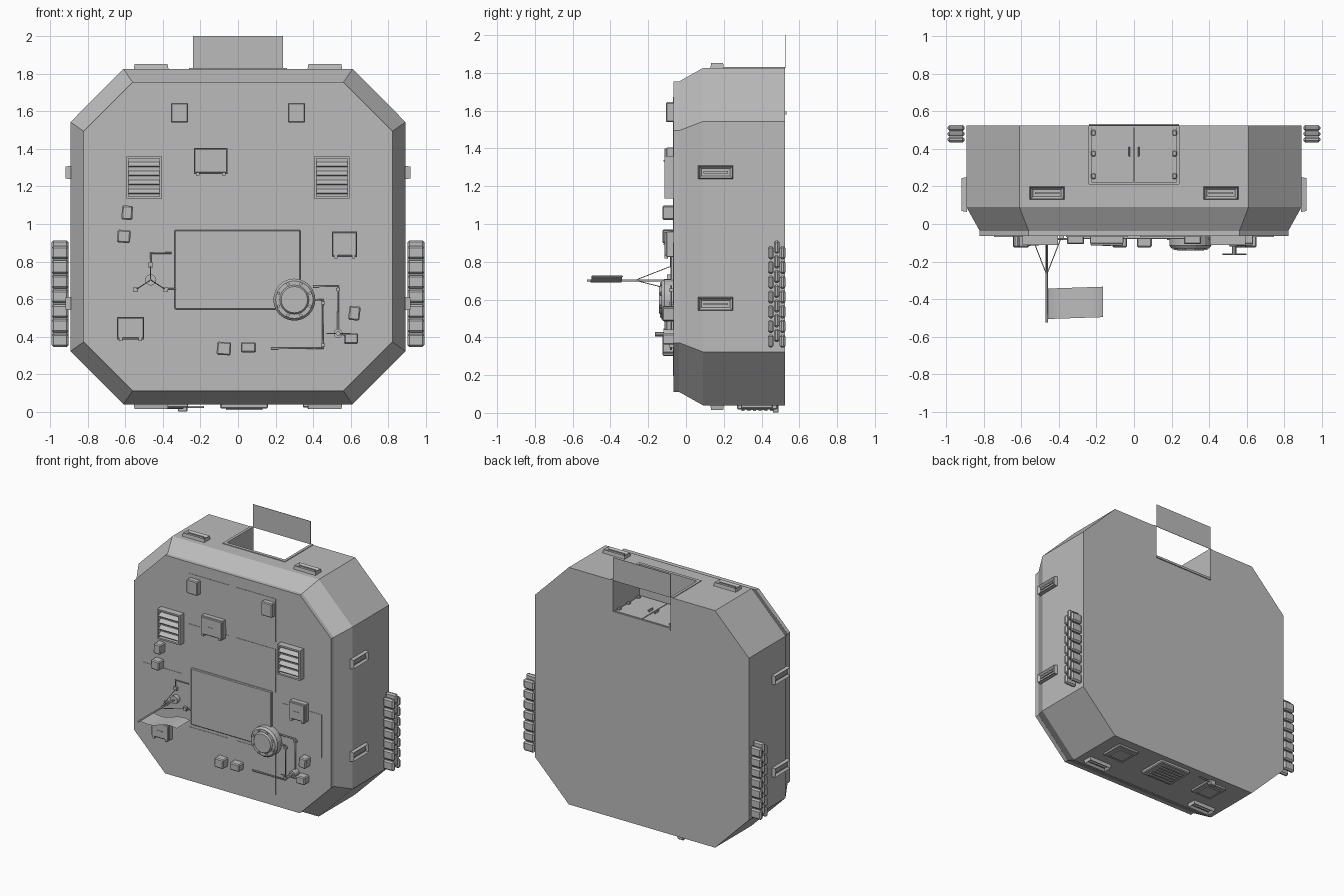
import bpy, bmesh, math
from mathutils import Matrix, Vector

cube = bpy.data.objects.get("Cube")
if cube:
    bpy.data.objects.remove(cube)

grey = bpy.data.materials.new("hull grey")
grey.use_nodes = True
grey.diffuse_color = (0.5, 0.5, 0.5, 1)
grey.node_tree.nodes["Principled BSDF"].inputs["Base Color"].default_value = (0.5, 0.5, 0.5, 1)

FRONT = -0.065  # surface of the front plate


def add(name, data):
    obj = bpy.data.objects.new(name, data)
    bpy.context.collection.objects.link(obj)
    data.materials.append(grey)
    return obj


def finish(name, bm):
    bmesh.ops.recalc_face_normals(bm, faces=bm.faces)
    mesh = bpy.data.meshes.new(name)
    bm.to_mesh(mesh)
    bm.free()
    return add(name, mesh)


def box(name, x, y, z, bevel=0.0, tilt=0.0):
    """Box from (min, max) ranges, optionally bevelled and turned in the front plane."""
    bm = bmesh.new()
    size = [r[1] - r[0] for r in (x, y, z)]
    mid = [(r[0] + r[1]) / 2 for r in (x, y, z)]
    bmesh.ops.create_cube(bm, size=1)
    bmesh.ops.scale(bm, vec=size, verts=bm.verts)
    if bevel:
        bmesh.ops.bevel(bm, geom=bm.edges[:], offset=bevel, segments=1, affect='EDGES')
    bm.transform(Matrix.Translation(mid) @ Matrix.Rotation(math.radians(tilt), 4, 'Y'))
    return finish(name, bm)


def on_front(name, x, z, depth, bevel=0.0, tilt=0.0):
    return box(name, x, (FRONT - depth, FRONT + 0.005), z, bevel, tilt)


def pipe(name, points, radius):
    curve = bpy.data.curves.new(name, 'CURVE')
    curve.dimensions = '3D'
    curve.bevel_depth = radius
    curve.bevel_resolution = 1
    curve.use_fill_caps = True
    spline = curve.splines.new('POLY')
    spline.points.add(len(points) - 1)
    for p, co in zip(spline.points, points):
        p.co = (*co, 1)
    return add(name, curve)


def disc(name, x, z, y0, y1, r0, r1=None, sides=16):
    """Cylinder or cone running along y, from y0 to y1."""
    bm = bmesh.new()
    bmesh.ops.create_cone(bm, cap_ends=True, segments=sides, radius1=r0,
                          radius2=r0 if r1 is None else r1, depth=abs(y1 - y0))
    bm.transform(Matrix.Translation((x, (y0 + y1) / 2, z)) @ Matrix.Rotation(math.pi / 2, 4, 'X'))
    return finish(name, bm)


# Hull: octagonal rings lofted from back to front
def octagon(bm, y, hx, hz, cx, cz):
    mid = 0.933
    pts = [(cx, hz), (hx, cz), (hx, -cz), (cx, -hz), (-cx, -hz), (-hx, -cz), (-hx, cz), (-cx, hz)]
    return [bm.verts.new((px, y, mid + pz)) for px, pz in pts]


def loft(name, rings):
    bm = bmesh.new()
    loops = [octagon(bm, *r) for r in rings]
    for a, b in zip(loops, loops[1:]):
        for i in range(8):
            j = (i + 1) % 8
            bm.faces.new((a[i], a[j], b[j], b[i]))
    bm.faces.new(loops[0])
    bm.faces.new(loops[-1])
    return finish(name, bm)


hull = loft("hull", [(0.525, 0.892, 0.893, 0.61, 0.61), (0.09, 0.892, 0.893, 0.61, 0.61),
                     (-0.04, 0.82, 0.82, 0.56, 0.56)])
loft("front_plate", [(-0.036, 0.822, 0.822, 0.562, 0.562), (FRONT, 0.822, 0.822, 0.562, 0.562)])

# Roof bay, open at the top and back
cutter = box("bay_cutter", (-0.24, 0.24), (0.21, 0.6), (1.59, 1.95))
cutter.hide_render = True
cut = hull.modifiers.new("bay", 'BOOLEAN')
cut.object = cutter
cut.operation = 'DIFFERENCE'
cut.solver = 'EXACT'
bpy.context.view_layer.objects.active = hull
bpy.ops.object.modifier_apply(modifier="bay")
bpy.data.objects.remove(cutter)

box("bay_back_flap", (-0.24, 0.24), (0.523, 0.526), (1.826, 2.0))
box("bay_front_lip", (-0.26, 0.26), (0.188, 0.212), (1.82, 1.831))
box("bay_sill", (-0.24, 0.24), (0.515, 0.532), (1.58, 1.596))
for s in (-1, 1):
    def sx(a, b):
        return tuple(sorted((s * a, s * b)))
    box("bay_side_lip", sx(0.24, 0.26), (0.188, 0.525), (1.82, 1.831))
    box("bay_door", sx(0.003, 0.225), (0.22, 0.522), (1.585, 1.6))
    box("bay_door_handle", sx(0.02, 0.03), (0.36, 0.41), (1.6, 1.62), 0.003)
    for y in (0.24, 0.36, 0.47):
        box("bay_hinge", sx(0.205, 0.228), (y, y + 0.03), (1.595, 1.612), 0.004)


# Recessed grab handles on the roof, floor and sides
def grab(name, centre, normal, along):
    n, a = Vector(normal), Vector(along)
    frame = Matrix((a, n.cross(a), n)).transposed().to_4x4()
    bm = bmesh.new()
    bmesh.ops.create_cube(bm, size=1)
    bmesh.ops.scale(bm, vec=(0.185, 0.072, 0.027), verts=bm.verts)
    bm.faces.ensure_lookup_table()
    top = max(bm.faces, key=lambda f: f.calc_center_median().z)
    bmesh.ops.scale(bm, vec=(0.95, 0.88, 1), verts=top.verts)
    bmesh.ops.inset_region(bm, faces=[top], thickness=0.018)
    bmesh.ops.translate(bm, vec=(0, 0, -0.015), verts=top.verts)
    bar = bmesh.ops.create_cube(bm, size=1)["verts"]
    bmesh.ops.scale(bm, vec=(0.13, 0.012, 0.016), verts=bar)
    bm.transform(Matrix.Translation(Vector(centre) + n * 0.012) @ frame)
    finish(name, bm)


for s in (-1, 1):
    grab("roof_grab", (s * 0.463, 0.165, 1.826), (0, 0, 1), (1, 0, 0))
    grab("floor_grab", (s * 0.463, 0.165, 0.04), (0, 0, -1), (1, 0, 0))
    for z in (0.577, 1.274):
        grab("side_grab", (s * 0.892, 0.157, z), (s, 0, 0), (0, 1, 0))

    # Stacked side blocks in three staggered columns
    for col in range(3):
        y = 0.434 + col * 0.031
        base = 0.345 + (0.03 if col == 1 else 0)
        for row in range(7):
            z = base + row * 0.078
            ends = sorted((s * 0.902, s * 0.992))
            box("side_block", ends, (y, y + 0.03), (z, z + 0.07), 0.01)

# Thin front panels
for s in (-1, 1):
    for z in (0.195, 0.97, 1.35):
        on_front("front_panel", sorted((s * 0.033, s * 0.362)), (z, z + 0.323), 0.003)
    on_front("outer_panel", sorted((s * 0.417, s * 0.745)), (0.575, 0.902), 0.003)
on_front("centre_panel", (-0.338, 0.333), (0.545, 0.968), 0.016, 0.005)

# Louvred vents and upper lamps
for s in (-1, 1):
    mid = s * 0.5
    for a, b in ((-0.095, -0.083), (0.083, 0.095)):
        on_front("vent_side", (mid + a, mid + b), (1.135, 1.36), 0.048)
    for z in (1.135, 1.348):
        on_front("vent_rail", (mid - 0.095, mid + 0.095), (z, z + 0.012), 0.048)
    on_front("vent_back", (mid - 0.09, mid + 0.09), (1.14, 1.355), 0.022)
    for i in range(4):
        z = 1.175 + i * 0.048
        slat = box("vent_slat", (mid - 0.085, mid + 0.085), (-0.02, 0.02), (-0.004, 0.004))
        slat.location = (0, FRONT - 0.03, z)
        slat.rotation_euler.x = math.radians(40)
    on_front("upper_lamp", sorted((s * 0.265, s * 0.357)), (1.54, 1.645), 0.042, 0.006)


# Equipment cases with a lid, a slot and feet
def case(x, z, depth):
    on_front("case", x, z, depth - 0.012, 0.003)
    face = FRONT - depth
    box("case_lid", (x[0] + 0.004, x[1] - 0.004), (face, face + 0.014), (z[0] + 0.008, z[1] - 0.004), 0.003)
    mid, mz = sum(x) / 2, sum(z) / 2
    box("case_slot", (mid - 0.022, mid + 0.022), (face - 0.003, face + 0.002), (mz - 0.003, mz + 0.003))
    for fx in (x[0] + 0.02, x[1] - 0.02):
        box("case_foot", (fx - 0.009, fx + 0.009), (face, face + 0.02), (z[0] - 0.008, z[0] + 0.01))


case((-0.235, -0.055), (1.265, 1.405), 0.05)
case((0.5, 0.635), (0.825, 0.96), 0.05)
case((-0.645, -0.5), (0.385, 0.505), 0.05)

# Small loose boxes: centre x, centre z, width, height, tilt
for x, z, w, h, t in ((-0.59, 1.06, 0.058, 0.075, 3), (-0.608, 0.934, 0.07, 0.068, 4),
                      (-0.075, 0.337, 0.075, 0.07, 3), (0.055, 0.343, 0.08, 0.055, 0),
                      (0.602, 0.39, 0.075, 0.058, 0), (0.62, 0.525, 0.06, 0.075, 6)):
    on_front("small_box", (x - w / 2, x + w / 2), (z - h / 2, z + h / 2), 0.06, 0.007, t)

# Round hatch with bolts
HX, HZ = 0.3, 0.597
disc("hatch_base", HX, HZ, FRONT, -0.115, 0.112, sides=24)
disc("hatch_rim", HX, HZ, -0.115, -0.13, 0.112, 0.1, 24)
disc("hatch_cap", HX, HZ, -0.13, -0.142, 0.078, 0.07, 24)
for i in range(8):
    a = math.tau * (i + 0.5) / 8
    disc("hatch_bolt", HX + 0.09 * math.cos(a), HZ + 0.09 * math.sin(a), -0.125, -0.138, 0.009, sides=6)

# Pipework and valve
PY = FRONT - 0.015
pipe("upper_pipe", [(0.4, PY, 0.668), (0.533, PY, 0.668), (0.533, PY, 0.42)], 0.006)
pipe("lower_pipe", [(0.4, PY, 0.597), (0.452, PY, 0.597), (0.452, PY, 0.338), (0.175, PY, 0.338)], 0.006)
for x, z in ((0.533, 0.65), (0.452, 0.58), (0.452, 0.355)):
    box("pipe_clamp", (x - 0.01, x + 0.01), (PY - 0.01, FRONT), (z - 0.008, z + 0.008))
disc("valve_body", 0.533, 0.417, FRONT, -0.12, 0.024, sides=12)
disc("valve_stem", 0.533, 0.417, -0.12, -0.165, 0.012, sides=8)
pipe("valve_bar", [(0.47, -0.16, 0.417), (0.6, -0.16, 0.417)], 0.004)
pipe("valve_arm", [(0.533, -0.12, 0.417), (0.6, -0.12, 0.4)], 0.004)

# Flag mast on a tripod
MX, MZ = -0.465, 0.702
disc("mast_base", MX, MZ, FRONT, -0.1, 0.03, sides=12)
pipe("mast", [(MX, FRONT, MZ), (MX, -0.525, MZ)], 0.006)
for dx, dz in ((-0.08, -0.052), (0.08, -0.052), (0, 0.08)):
    pipe("tripod_leg", [(MX, -0.27, MZ), (MX + dx, FRONT, MZ + dz)], 0.0025)
    on_front("tripod_foot", (MX + dx - 0.013, MX + dx + 0.013), (MZ + dz - 0.013, MZ + dz + 0.013), 0.02)
pipe("mast_cable", [(MX, PY, MZ + 0.08), (MX, PY, 0.845), (-0.355, PY, 0.845)], 0.005)
pipe("foot_cable", [(MX + 0.08, PY, 0.655), (-0.33, PY, 0.655)], 0.004)

# Waving flag
bm = bmesh.new()
bmesh.ops.create_grid(bm, x_segments=12, y_segments=4, size=0.5)
for v in bm.verts:
    u, w = v.co.x + 0.5, v.co.y
    v.co = (MX + 0.3 * u, -0.425 + 0.01 * u + 0.162 * w, MZ + 0.013 * u - 0.015 * math.sin(u * math.tau * 0.95))
flag = finish("flag", bm)
flag.data.shade_smooth()

# Underside grille and hatches
box("under_grille", (-0.095, 0.16), (0.27, 0.485), (0.018, 0.045), 0.006)
for i in range(6):
    y = 0.295 + i * 0.03
    box("under_slat", (-0.065, 0.13), (y, y + 0.016), (0.01, 0.02))
for x in (-0.35, 0.43):
    box("under_hatch", (x - 0.085, x + 0.085), (0.29, 0.46), (0.024, 0.045), 0.004)
    box("under_hatch_lid", (x - 0.06, x + 0.06), (0.315, 0.435), (0.015, 0.026), 0.004)
pipe("under_pipe", [(-0.3, 0.48, 0.026), (-0.18, 0.48, 0.026)], 0.006)
box("under_foot", (-0.32, -0.27), (0.46, 0.49), (0.001, 0.042), 0.004)
